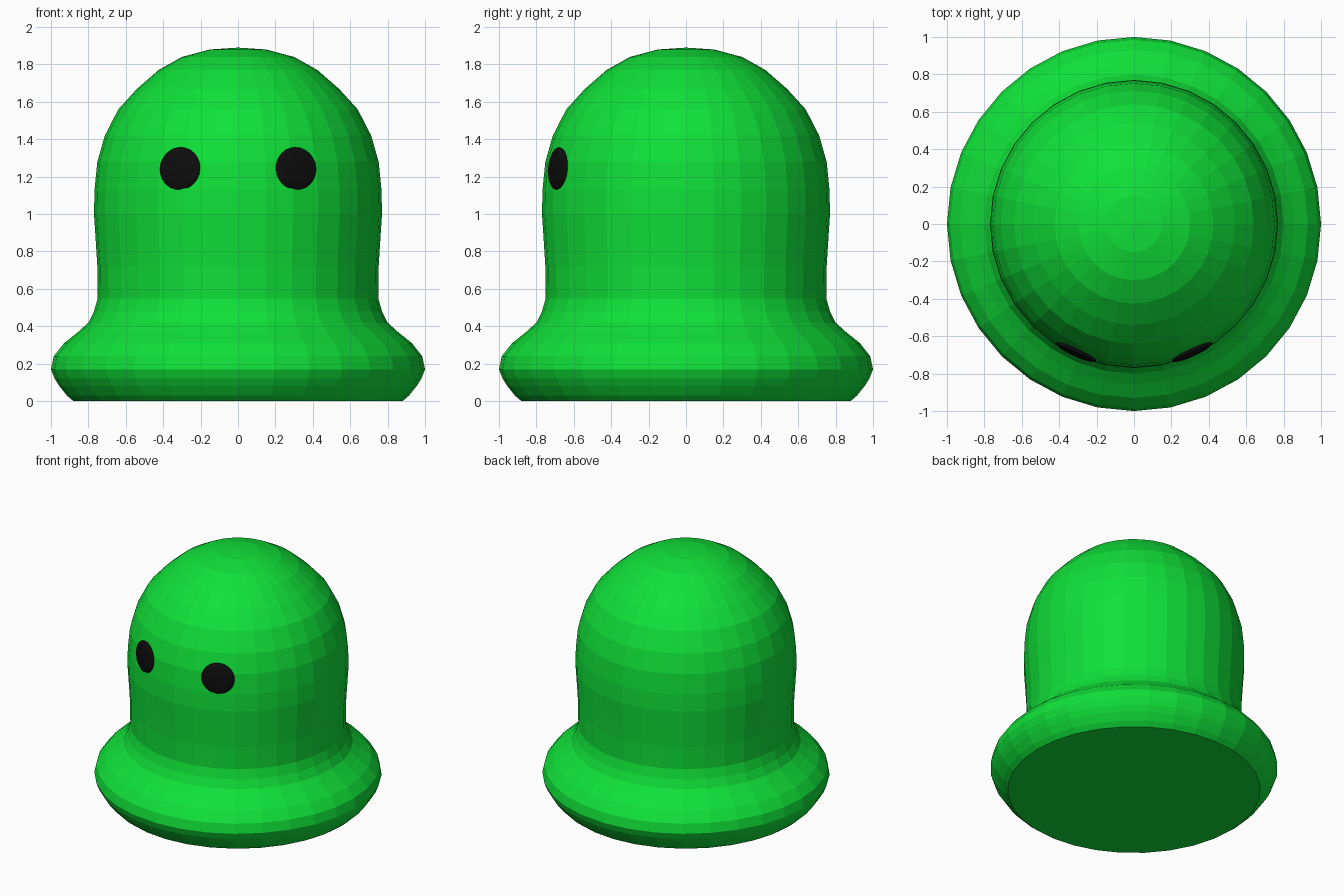
import bpy, bmesh
from math import sin, cos, pi, atan2
from mathutils import Matrix, Vector

if "Cube" in bpy.data.objects:
    bpy.data.objects.remove(bpy.data.objects["Cube"])


def material(name, color):
    m = bpy.data.materials.new(name)
    m.diffuse_color = color
    m.use_nodes = True
    m.node_tree.nodes["Principled BSDF"].inputs["Base Color"].default_value = m.diffuse_color
    return m


def finish(name, bm, mat):
    bmesh.ops.recalc_face_normals(bm, faces=bm.faces)
    mesh = bpy.data.meshes.new(name)
    bm.to_mesh(mesh)
    bm.free()
    mesh.materials.append(mat)
    ob = bpy.data.objects.new(name, mesh)
    bpy.context.collection.objects.link(ob)
    return ob


green = material("green", (0.005, 0.75, 0.04, 1))
black = material("black", (0.004, 0.004, 0.004, 1))

# Body: domed head, waist and flared foot, lathed with 32 flat sides
SIDES = 32
profile = [(0.88, 0), (0.915, 0.03), (0.955, 0.08), (0.98, 0.12), (1.0, 0.17),
           (0.985, 0.24), (0.93, 0.31), (0.855, 0.37), (0.80, 0.42),
           (0.77, 0.48), (0.75, 0.55), (0.752, 0.72), (0.762, 0.88),
           (0.77, 1.0), (0.767, 1.13), (0.752, 1.28), (0.712, 1.42),
           (0.64, 1.56), (0.54, 1.67), (0.425, 1.77), (0.30, 1.84),
           (0.15, 1.88)]
bm = bmesh.new()
rings = [[bm.verts.new((r * cos(2 * pi * i / SIDES), r * sin(2 * pi * i / SIDES), z))
          for i in range(SIDES)] for r, z in profile]
top = bm.verts.new((0, 0, 1.89))
for i in range(SIDES):
    j = (i + 1) % SIDES
    for a, b in zip(rings, rings[1:]):
        bm.faces.new((a[i], a[j], b[j], b[i]))
    bm.faces.new((rings[-1][i], rings[-1][j], top))
bm.faces.new(rings[0][::-1])
finish("body", bm, green)

# Eyes: shallow domes lying on the front of the head
for side, name in ((-1, "eye_left"), (1, "eye_right")):
    centre = Vector((side * 0.31, -0.685, 1.243))
    turn = atan2(centre.x, -centre.y)
    bm = bmesh.new()
    bmesh.ops.create_uvsphere(bm, u_segments=24, v_segments=12, radius=1)
    bm.transform(Matrix.Translation(centre)
                 @ Matrix.Rotation(turn, 4, 'Z')
                 @ Matrix.Rotation(-0.07, 4, 'X')
                 @ Matrix.Diagonal((0.118, 0.022, 0.115, 1)))
    eye = finish(name, bm, black)
    for p in eye.data.polygons:
        p.use_smooth = True
